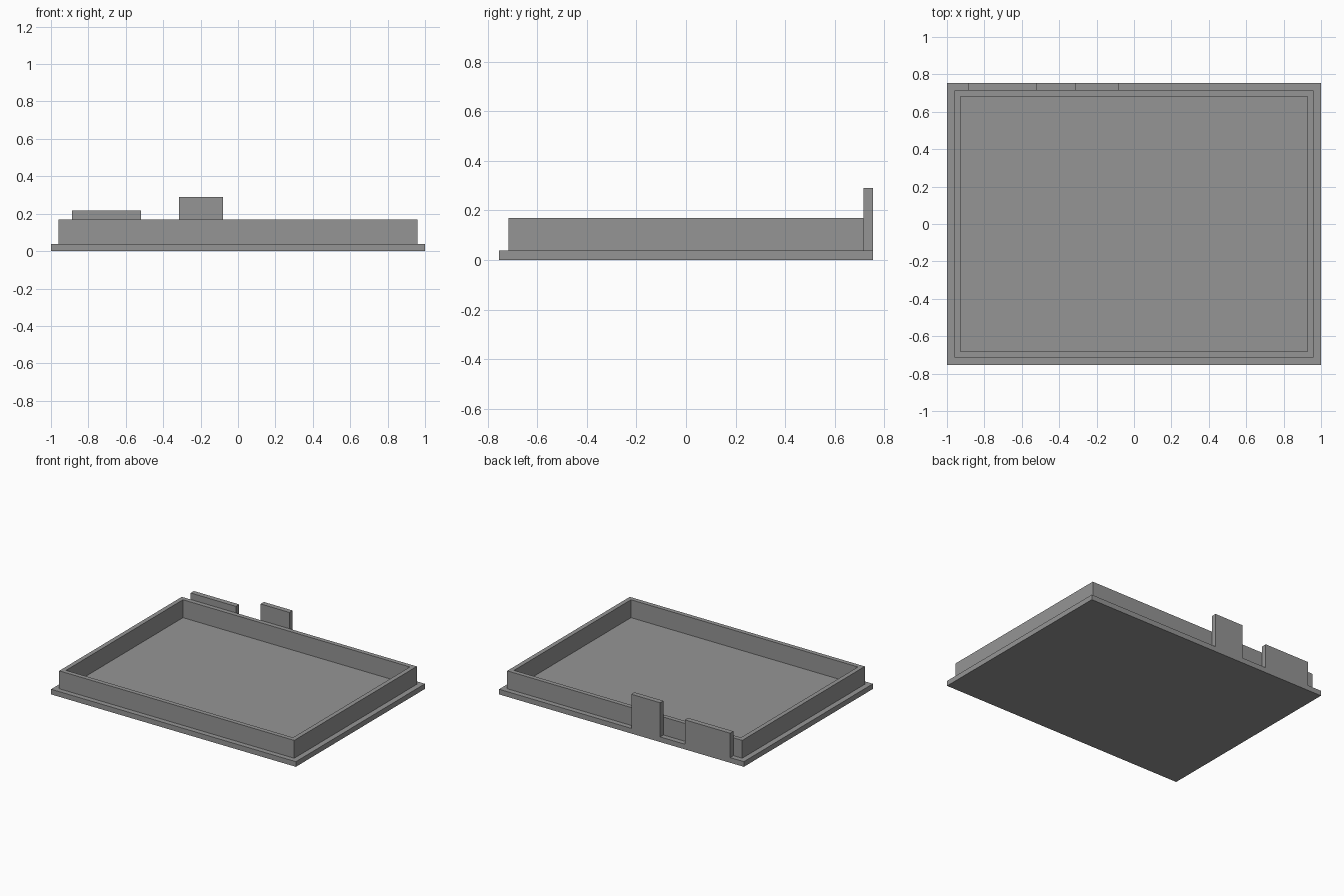
import bpy, bmesh

if "Cube" in bpy.data.objects:
    bpy.data.objects.remove(bpy.data.objects["Cube"])

grey = bpy.data.materials.new("grey plastic")
grey.diffuse_color = (0.3, 0.3, 0.3, 1)
grey.use_nodes = True
grey.node_tree.nodes["Principled BSDF"].inputs["Base Color"].default_value = grey.diffuse_color


def finish(name, bm):
    bmesh.ops.recalc_face_normals(bm, faces=bm.faces)
    mesh = bpy.data.meshes.new(name)
    bm.to_mesh(mesh)
    bm.free()
    mesh.materials.append(grey)
    obj = bpy.data.objects.new(name, mesh)
    bpy.context.collection.objects.link(obj)


def box(name, x0, x1, y0, y1, z0, z1):
    bm = bmesh.new()
    bmesh.ops.create_cube(bm, size=1)
    for v in bm.verts:
        v.co = (x1 if v.co.x > 0 else x0,
                y1 if v.co.y > 0 else y0,
                z1 if v.co.z > 0 else z0)
    finish(name, bm)


def frame(name, hx, hy, thick, z0, z1):
    """Rectangular wall: four mitred sections joined in a closed ring."""
    bm = bmesh.new()
    rings = []
    for sx, sy in ((-1, -1), (1, -1), (1, 1), (-1, 1)):
        section = ((0, z0), (0, z1), (thick, z1), (thick, z0))
        rings.append([bm.verts.new((sx * (hx - t), sy * (hy - t), z))
                      for t, z in section])
    for i in range(4):
        a, b = rings[i], rings[(i + 1) % 4]
        for j in range(4):
            k = (j + 1) % 4
            bm.faces.new((a[j], b[j], b[k], a[k]))
    finish(name, bm)


# Flat bottom with a projecting lip
box("base_plate", -1, 1, -0.753, 0.753, 0, 0.038)
# Raised wall around the tray
frame("rim_wall", 0.96, 0.715, 0.033, 0.038, 0.17)
# Two upright tabs on the back lip
box("wide_tab", -0.888, -0.518, 0.715, 0.753, 0.038, 0.218)
box("tall_tab", -0.316, -0.08, 0.715, 0.753, 0.038, 0.29)
